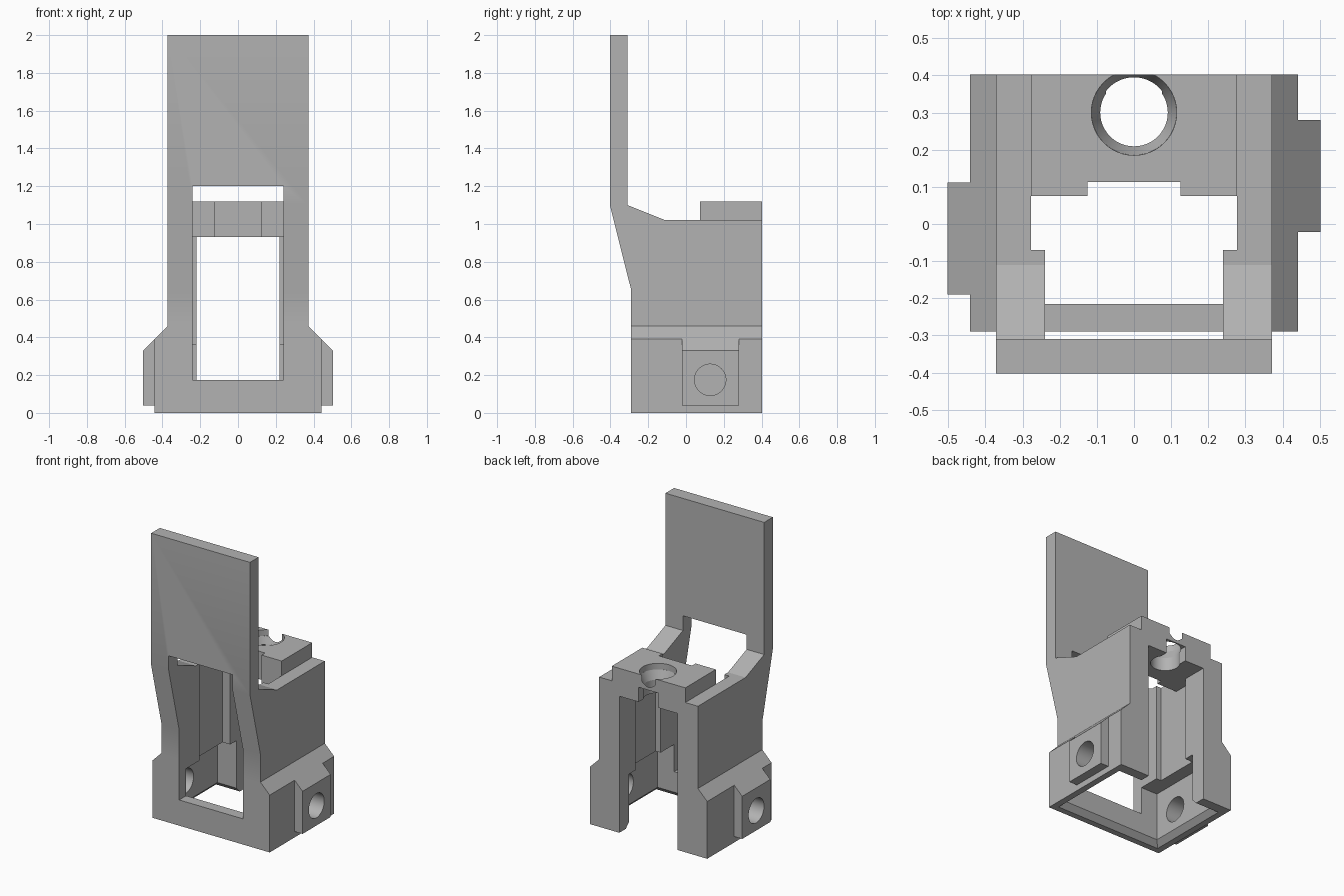
import bpy, bmesh, math
from mathutils import Matrix

cube = bpy.data.objects.get("Cube")
if cube:
    bpy.data.objects.remove(cube, do_unlink=True)

grey = bpy.data.materials.new("plain_grey")
grey.use_nodes = True
GREY = (0.45, 0.45, 0.45, 1)
grey.diffuse_color = GREY
grey.node_tree.nodes["Principled BSDF"].inputs["Base Color"].default_value = GREY

BACK = 0.403


def finish(name, bm):
    bmesh.ops.recalc_face_normals(bm, faces=bm.faces)
    mesh = bpy.data.meshes.new(name)
    bm.to_mesh(mesh)
    bm.free()
    obj = bpy.data.objects.new(name, mesh)
    bpy.context.scene.collection.objects.link(obj)
    mesh.materials.append(grey)
    return obj


def prism(name, outline, axis, start, end):
    """Extrude an outline along x (outline is y, z), y (x, z) or z (x, y)."""
    place = {"x": lambda a, b, d: (d, a, b),
             "y": lambda a, b, d: (a, d, b),
             "z": lambda a, b, d: (a, b, d)}[axis]
    bm = bmesh.new()
    rings = [[bm.verts.new(place(a, b, d)) for a, b in outline] for d in (start, end)]
    for ring in rings:
        bm.faces.new(ring)
    n = len(outline)
    for i in range(n):
        j = (i + 1) % n
        bm.faces.new((rings[0][i], rings[0][j], rings[1][j], rings[1][i]))
    return finish(name, bm)


def box(name, x0, x1, y0, y1, z0, z1):
    return prism(name, [(x0, y0), (x1, y0), (x1, y1), (x0, y1)], "z", z0, z1)


def cone(name, r_low, r_high, depth, matrix):
    bm = bmesh.new()
    bmesh.ops.create_cone(bm, cap_ends=True, segments=48, radius1=r_low,
                          radius2=r_high, depth=depth, matrix=matrix)
    return finish(name, bm)


def combine(target, tool, operation):
    mod = target.modifiers.new(operation.lower(), "BOOLEAN")
    mod.operation = operation
    mod.solver = "EXACT"
    mod.object = tool
    bpy.context.view_layer.objects.active = target
    bpy.ops.object.modifier_apply(modifier=mod.name)
    bpy.data.objects.remove(tool, do_unlink=True)


# Main housing with the tall front plate, from its side profile
housing = prism("housing", [
    (-0.29, 0), (BACK, 0), (BACK, 1.02), (-0.11, 1.02), (-0.31, 1.1),
    (-0.31, 2), (-BACK, 2), (-BACK, 1.1), (-0.29, 0.65)], "x", -0.372, 0.372)

# Wider foot with sloped shoulders
foot = prism("foot", [(-0.442, 0), (0.442, 0), (0.442, 0.39), (0.372, 0.46),
                      (-0.372, 0.46), (-0.442, 0.39)], "y", -0.29, BACK)
combine(housing, foot, "UNION")

# Side pads, one set further back than the other
for side, y0 in ((1, -0.022), (-1, -0.19)):
    pad = prism("pad", [(side * 0.40, 0.04), (side * 0.502, 0.04),
                        (side * 0.502, 0.33), (side * 0.40, 0.432)],
                "y", y0, y0 + 0.302)
    combine(housing, pad, "UNION")

# Front window and stepped inner channel
cuts = [
    box("front_window", -0.24, 0.24, -0.6, -0.06, 0.175, 1.2),
    box("floor_gap", -0.24, 0.24, -0.215, -0.06, -0.1, 0.3),
    box("inner_channel", -0.277, 0.277, -0.07, 0.23, -0.1, 1.3),
    box("back_opening", -0.22, 0.22, 0.2, 0.6, -0.1, 1.3),
    box("lower_cavity", -0.365, 0.365, -0.215, 0.3, -0.1, 0.36),
]
for cut in cuts:
    combine(housing, cut, "DIFFERENCE")

# Bevelled lip under the lower cavity
lip = box("lip", -0.40, 0.40, -0.25, 0.335, -0.001, 0.035)
for v in lip.data.vertices:
    if v.co.z > 0.02:
        v.co.x *= 0.365 / 0.40
        v.co.y += 0.035 if v.co.y < 0 else -0.035
combine(housing, lip, "DIFFERENCE")

# Bridge block across the back, notched at its front
bridge = prism("bridge", [
    (-0.277, BACK), (-0.277, 0.075), (-0.125, 0.075), (-0.125, 0.113),
    (0.125, 0.113), (0.125, 0.075), (0.277, 0.075), (0.277, BACK)],
    "z", 0.93, 1.12)
combine(housing, bridge, "UNION")

# Flared bore that breaks through the back face
bore_y = 0.3
combine(housing, cone("bore", 0.091, 0.091, 0.5,
                      Matrix.Translation((0, bore_y, 1.05))), "DIFFERENCE")
combine(housing, cone("flare", 0.091, 0.115, 0.06,
                      Matrix.Translation((0, bore_y, 1.05))), "DIFFERENCE")
combine(housing, cone("counterbore", 0.115, 0.115, 0.2,
                      Matrix.Translation((0, bore_y, 1.179))), "DIFFERENCE")
combine(housing, box("bore_slot", -0.075, 0.075, bore_y, 0.6, 0.8, 1.03), "DIFFERENCE")

# Round holes through the side pads
for side, y in ((1, 0.128), (-1, -0.04)):
    hole = cone("hole", 0.083, 0.083, 0.4,
                Matrix.Translation((side * 0.48, y, 0.175))
                @ Matrix.Rotation(math.pi / 2, 4, "Y"))
    combine(housing, hole, "DIFFERENCE")

bpy.ops.object.select_all(action="DESELECT")
housing.select_set(True)
bpy.context.view_layer.objects.active = housing
bpy.ops.object.shade_smooth_by_angle(angle=math.radians(20))
